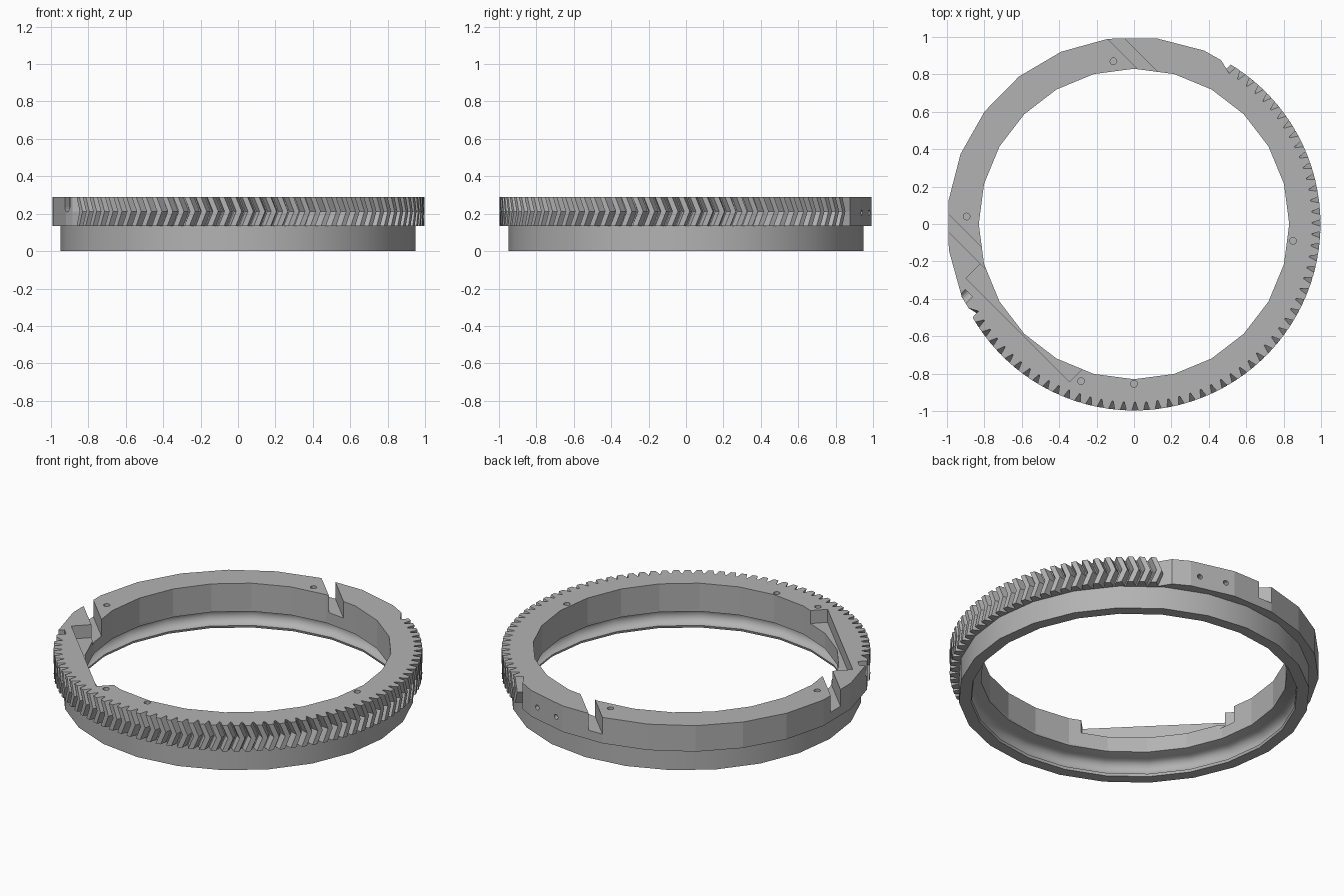
import bpy, bmesh, math
from mathutils import Matrix, Vector

if "Cube" in bpy.data.objects:
    bpy.data.objects.remove(bpy.data.objects["Cube"])

SIDES = 24
TOP, STEP = 0.29, 0.135
BORE = 0.83

grey = bpy.data.materials.new("machined_grey")
grey.use_nodes = True
grey.diffuse_color = (0.45, 0.45, 0.45, 1)
grey.node_tree.nodes["Principled BSDF"].inputs["Base Color"].default_value = grey.diffuse_color


def make_object(name, bm):
    bmesh.ops.recalc_face_normals(bm, faces=bm.faces)
    mesh = bpy.data.meshes.new(name)
    bm.to_mesh(mesh)
    bm.free()
    mesh.materials.append(grey)
    obj = bpy.data.objects.new(name, mesh)
    bpy.context.collection.objects.link(obj)
    return obj


def polar(r, deg, z):
    a = math.radians(deg)
    return (r * math.cos(a), r * math.sin(a), z)


def loft(bm, loops, cap):
    """Bridge equal closed loops; cap the ends or join last to first."""
    rings = [[bm.verts.new(p) for p in loop] for loop in loops]
    n = len(rings[0])
    pairs = list(zip(rings, rings[1:])) + ([] if cap else [(rings[-1], rings[0])])
    for a, b in pairs:
        for i in range(n):
            j = (i + 1) % n
            bm.faces.new((a[i], a[j], b[j], b[i]))
    if cap:
        bm.faces.new(rings[0][::-1])
        bm.faces.new(rings[-1])


def cylinder(name, radius, depth, matrix, sides=16):
    bm = bmesh.new()
    bmesh.ops.create_cone(bm, cap_ends=True, segments=sides, radius1=radius,
                          radius2=radius, depth=depth, matrix=matrix)
    return make_object(name, bm)


def diagonal_box(name, u, w, z):
    """Box turned 45 degrees: u runs along (1,-1), w along (1,1)."""
    bm = bmesh.new()
    bmesh.ops.create_cube(bm, size=1)
    for v in bm.verts:
        a, b, c = (lo + (k + 0.5) * (hi - lo) for k, (lo, hi) in zip(v.co, (u, w, z)))
        v.co = Vector((a + b, b - a, c * math.sqrt(2))) / math.sqrt(2)
    return make_object(name, bm)


def cut(target, cutter):
    mod = target.modifiers.new("cut", 'BOOLEAN')
    mod.operation = 'DIFFERENCE'
    mod.solver = 'EXACT'
    mod.object = cutter
    bpy.context.view_layer.objects.active = target
    bpy.ops.object.modifier_apply(modifier=mod.name)
    bpy.data.objects.remove(cutter)


# Lower collar with a rounded ball race inside
profile = [(0.95, 0), (0.95, STEP), (BORE, STEP), (BORE, 0.122)]
for i in range(9):
    a = math.pi * (0.5 - i / 8)
    profile.append((0.88 + 0.045 * math.cos(a), 0.062 + 0.047 * math.sin(a)))
profile.append((0.885, 0))
bm = bmesh.new()
loft(bm, [[polar(r, 360 * k / SIDES, z) for k in range(SIDES)] for r, z in profile], False)
collar = make_object("lower_collar", bm)

# Upper flange outline: herringbone teeth on one arc, plain facets on the rest
PITCH, TEETH, START = 3.6, 58, -150
TOOTH = [(0.05, 0.953), (0.27, 0.997), (0.73, 0.997), (0.95, 0.953)]


def outline(z, twist):
    pts = []
    for t in range(TEETH):
        for f, r in TOOTH:
            pts.append(polar(r, START + (t + f) * PITCH + twist, z))
    pts.append(polar(0.992, 62, z))
    pts += [polar(1.0, 68 + 15 * k, z) for k in range(10)]
    pts.append(polar(0.992, 207, z))
    return pts


bm = bmesh.new()
loft(bm, [outline(STEP, -0.9), outline((STEP + TOP) / 2, 0.9), outline(TOP, -0.9)], True)
flange = make_object("toothed_flange", bm)

# Central bore
cutter = cylinder("bore_cutter", BORE, 1, Matrix.Rotation(math.radians(0), 4, 'Z'), SIDES)
for v in cutter.data.vertices:
    v.co.z += TOP / 2
cut(flange, cutter)

# Two diagonal slots, a long straight pocket and a small screw channel
cut(flange, diagonal_box("back_slot_cutter", (-1.2, -0.3), (0.60, 0.665), (0.19, 0.4)))
cut(flange, diagonal_box("side_slot_cutter", (-1.2, -0.3), (-0.73, -0.665), (0.19, 0.4)))
cut(flange, diagonal_box("pocket_cutter", (-0.43, 0.352), (-0.84, -0.5), (0.212, 0.4)))
cut(flange, diagonal_box("channel_cutter", (-0.39, -0.335), (-1.2, -0.885), (0.235, 0.4)))
inward = Vector((1, 1, 0)).normalized()
centre = Vector((1, -1, 0)).normalized() * -0.3625 - inward * 1.0425 + Vector((0, 0, 0.237))
aim = inward.to_track_quat('Z', 'Y').to_matrix().to_4x4()
cut(flange, cylinder("channel_round_cutter", 0.0275, 0.315, Matrix.Translation(centre) @ aim))

# Blind screw holes in the top face
for x, y in [(-0.11, 0.87), (-0.895, 0.04), (0.85, -0.09), (0, -0.855), (-0.283, -0.84)]:
    cut(flange, cylinder("hole_cutter", 0.018, 0.2, Matrix.Translation((x, y, TOP))))

# Blind radial holes in the plain rim
for deg in (71, 80):
    p = Vector(polar(1.0, deg, 0.205))
    aim = Vector((p.x, p.y, 0)).to_track_quat('Z', 'Y').to_matrix().to_4x4()
    cut(flange, cylinder("rim_hole_cutter", 0.015, 0.16, Matrix.Translation(p) @ aim))

# Soft shading on the collar, crisp facets on the flange
bpy.ops.object.select_all(action='DESELECT')
collar.select_set(True)
bpy.context.view_layer.objects.active = collar
bpy.ops.object.shade_smooth_by_angle(angle=math.radians(30))
